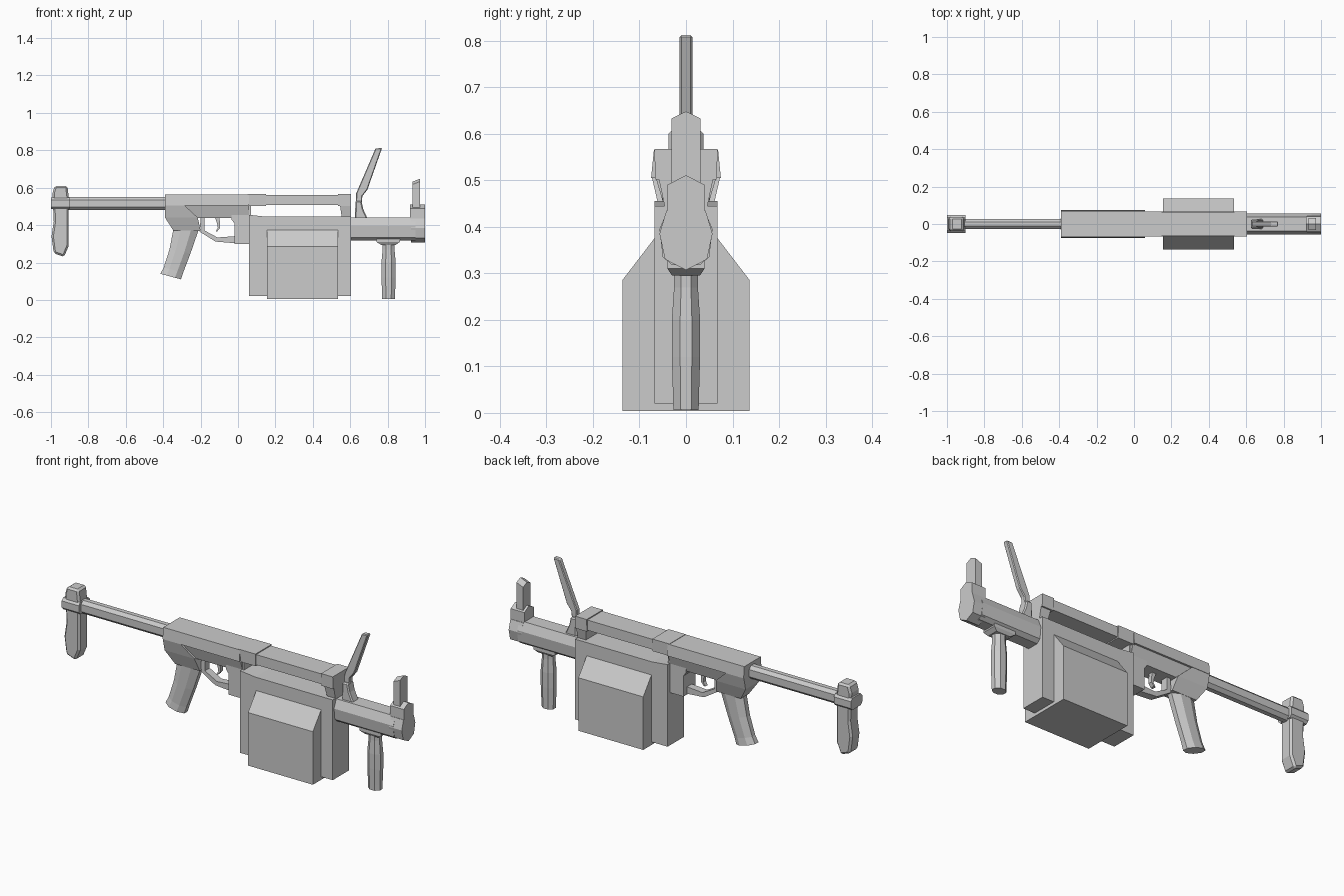
import bpy, bmesh
from math import cos, sin, pi

if "Cube" in bpy.data.objects:
    bpy.data.objects.remove(bpy.data.objects["Cube"])


def loft(name, rings, bevel=0):
    """Skin matching rings of points and cap both ends."""
    bm = bmesh.new()
    vs = [[bm.verts.new(p) for p in r] for r in rings]
    n = len(vs[0])
    for a, b in zip(vs, vs[1:]):
        for i in range(n):
            j = (i + 1) % n
            bm.faces.new((a[i], a[j], b[j], b[i]))
    bm.faces.new(vs[0])
    bm.faces.new(vs[-1])
    bmesh.ops.recalc_face_normals(bm, faces=bm.faces)
    me = bpy.data.meshes.new(name)
    bm.to_mesh(me)
    bm.free()
    ob = bpy.data.objects.new(name, me)
    bpy.context.collection.objects.link(ob)
    if bevel:
        m = ob.modifiers.new("chamfer", 'BEVEL')
        m.width, m.segments = bevel, 1
        m.limit_method, m.angle_limit = 'ANGLE', 1.0
    return ob


def side_profile(name, pts, hw, bevel=0):
    """Outline in x,z given thickness across y."""
    return loft(name, [[(x, y, z) for x, z in pts] for y in (-hw, hw)], bevel)


def along_x(name, half, stations):
    """Half section in y,z mirrored across y=0 and run along x."""
    sec = half + [(-y, z) for y, z in reversed(half) if y > 0]
    return loft(name, [[(x, y, z) for y, z in sec] for x in stations])


def stack(name, levels, bevel=0):
    """Rectangles (z, x0, x1, half width) stacked upward."""
    return loft(name, [[(a, -w, z), (b, -w, z), (b, w, z), (a, w, z)]
                       for z, a, b, w in levels], bevel)


def octagon(cx, cz, rx, ry, slope=0):
    k = cos(pi / 8)
    return [(cx + rx * cos(t) / k, ry * sin(t) / k, cz + slope * rx * cos(t) / k)
            for t in [pi / 8 + i * pi / 4 for i in range(8)]]


# Stock: shoulder pad, clamp and tube
side_profile("shoulder_pad", [(-.985, .25), (-.93, .23), (-.905, .29), (-.905, .55),
             (-.912, .61), (-.98, .61), (-.992, .57), (-.985, .42), (-.997, .34)],
             .038, .01)
along_x("stock_clamp", [(.035, .485), (.048, .498), (.048, .534), (.035, .547)], (-1, -.9))
along_x("stock_tube", [(.012, .48), (.028, .496), (.028, .534), (.012, .55)], (-.92, -.36))

# Receiver and the housing below it
stack("receiver", [(.505, -.39, .06, .075), (.565, -.39, .06, .069)])
stack("grip_root", [(.37, -.345, -.2, .034), (.44, -.39, -.215, .058), (.505, -.39, -.285, .073)])
stack("trigger_housing", [(.437, -.27, .06, .045), (.506, -.3, .06, .065)])
side_profile("magazine_well_rear", [(-.02, .30), (.07, .30), (.07, .505), (-.035, .505),
             (-.035, .43), (-.02, .41)], .05)

# Pistol grip
loft("pistol_grip", [octagon(-.36, .125, .055, .034, -.27), octagon(-.345, .16, .052, .031, -.27),
                     octagon(-.31, .26, .056, .032, -.2), octagon(-.272, .40, .068, .033, -.1)])

# Trigger guard and trigger
side_profile("trigger_guard", [(-.2, .44), (-.205, .365), (-.12, .312), (.0, .302), (.0, .342),
             (-.11, .334), (-.18, .372), (-.18, .44)], .02)
side_profile("trigger", [(-.125, .445), (-.112, .41), (-.108, .385), (-.12, .365), (-.11, .367),
             (-.096, .385), (-.096, .41), (-.1, .445)], .011)

# Main body and wide magazine
side_profile("main_body", [(.06, .02), (.603, .02), (.603, .445), (.15, .445), (.06, .455)], .068)
along_x("magazine", [(.137, .004), (.137, .285), (.068, .375)], (.155, .535))

# Top rail with thicker ends and its front post
stack("top_rail", [(.508, .05, .6, .062), (.562, .05, .6, .062)])
for name, a, b in (("rail_rear_block", .05, .15), ("rail_front_block", .535, .603)):
    stack(name, [(.502, a, b, .066), (.567, a, b, .068)])
stack("rail_front_post", [(.44, .555, .603, .045), (.51, .545, .603, .06)])

# Barrel, muzzle and front sight
along_x("barrel", [(.03, .318), (.05, .335), (.057, .395), (.038, .44)], (.6, .95))
along_x("muzzle", [(0, .307), (.045, .33), (.057, .385), (.042, .435)], (.925, 1))
along_x("front_sight_base", [(.04, .43), (.04, .49), (0, .511)], (.92, 1))
loft("front_sight", [[(x, y, z + dz) for y, z in
     ((-.031, .48), (.031, .48), (.031, .617), (0, .632), (-.031, .617))
     for dz in [d if z > .5 else 0]] for x, d in ((.933, 0), (.972, .016))])

# Rear sight leaf
side_profile("rear_sight_base", [(.625, .43), (.695, .43), (.67, .485), (.66, .53), (.628, .53)],
             .026, .006)
side_profile("rear_sight_leaf", [(.628, .47), (.66, .5), (.665, .555), (.692, .59), (.77, .812),
             (.735, .81), (.632, .57)], .014, .004)

# Fore grip and its mount
stack("fore_grip_mount", [(.295, .765, .845, .03), (.31, .74, .865, .04), (.34, .74, .865, .04)])
loft("fore_grip", [octagon(.805, z, r, r * .8) for z, r in
     ((.006, .034), (.04, .035), (.12, .038), (.2, .038), (.27, .032), (.31, .032))])
